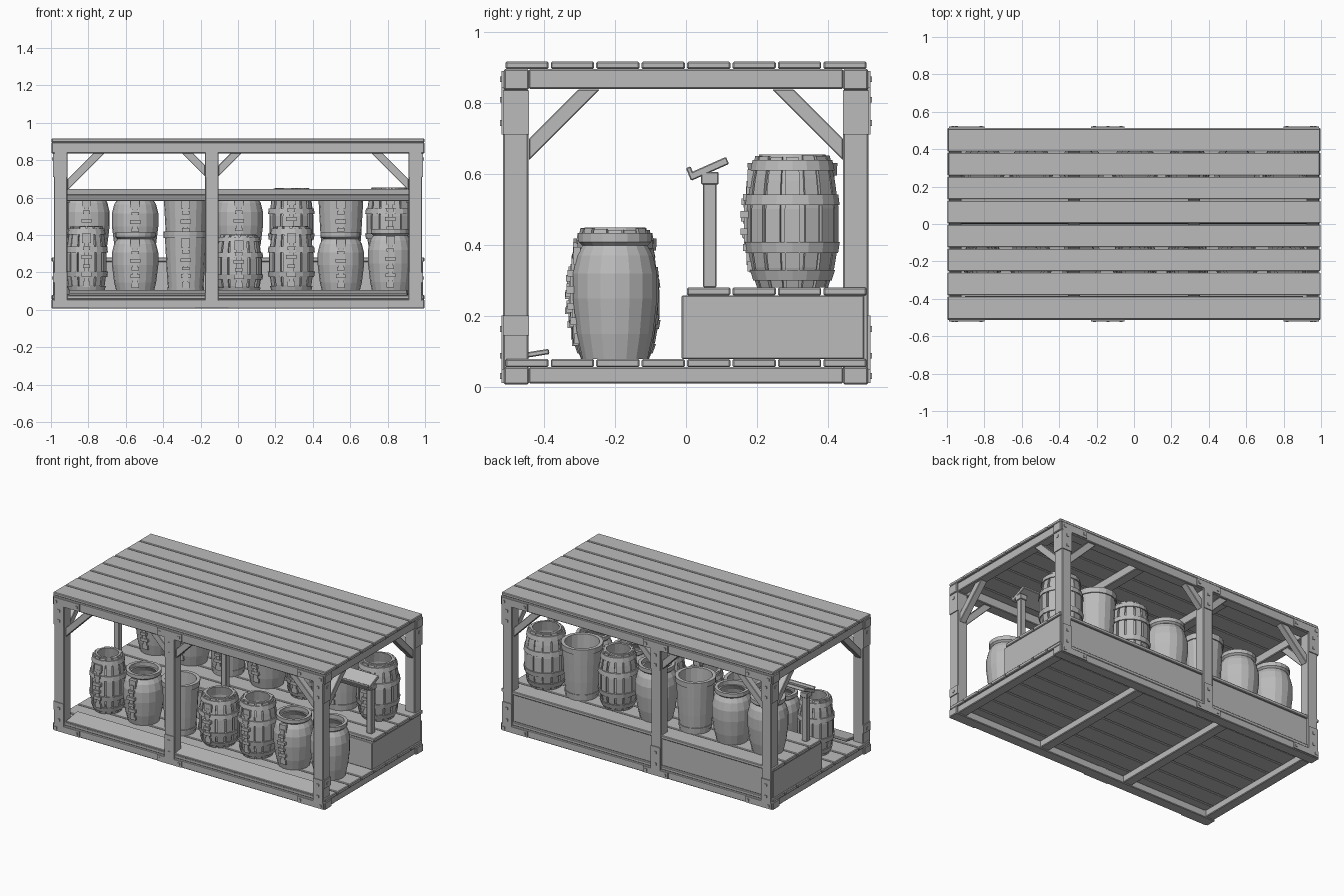
import bpy, bmesh, math, random
from mathutils import Vector, Matrix

if "Cube" in bpy.data.objects:
    bpy.data.objects.remove(bpy.data.objects["Cube"])

random.seed(4)
grey = bpy.data.materials.new("weathered_grey")
grey.diffuse_color = (0.5, 0.5, 0.5, 1)
grey.use_nodes = True
grey.node_tree.nodes["Principled BSDF"].inputs["Base Color"].default_value = grey.diffuse_color


def finish(bm, name, bevel=0.0):
    bmesh.ops.recalc_face_normals(bm, faces=bm.faces)
    me = bpy.data.meshes.new(name)
    bm.to_mesh(me)
    bm.free()
    ob = bpy.data.objects.new(name, me)
    bpy.context.collection.objects.link(ob)
    me.materials.append(grey)
    if bevel:
        m = ob.modifiers.new("edge", 'BEVEL')
        m.width, m.segments = bevel, 1
    return ob


def box(bm, x0, x1, y0, y1, z0, z1, rot=None):
    c = Vector(((x0 + x1) / 2, (y0 + y1) / 2, (z0 + z1) / 2))
    m = Matrix.Translation(c) @ (rot or Matrix()) @ Matrix.Diagonal((x1 - x0, y1 - y0, z1 - z0, 1))
    bmesh.ops.create_cube(bm, size=1, matrix=m)


def prism(bm, pts, d):
    """Extrude a flat outline along d."""
    a = [bm.verts.new(p) for p in pts]
    b = [bm.verts.new(Vector(p) + Vector(d)) for p in pts]
    bm.faces.new(a)
    bm.faces.new(b[::-1])
    for i in range(len(a)):
        j = (i + 1) % len(a)
        bm.faces.new((a[i], b[i], b[j], a[j]))


def lathe(bm, prof, c, n, a0=0.0, a1=None):
    """Revolve a closed (r, z) outline; a partial turn is capped."""
    full = a1 is None
    steps = n if full else n + 1
    span = 2 * math.pi if full else a1 - a0
    rings = []
    for i in range(steps):
        a = a0 + span * i / n
        rings.append([bm.verts.new((c[0] + r * math.cos(a), c[1] + r * math.sin(a), c[2] + z))
                      for r, z in prof])
    k = len(prof)
    for i in range(n):
        A, B = rings[i], rings[(i + 1) % steps]
        for j in range(k):
            bm.faces.new((A[j], B[j], B[(j + 1) % k], A[(j + 1) % k]))
    if not full:
        bm.faces.new(rings[0])
        bm.faces.new(rings[-1][::-1])


POSTS = (-0.948, -0.14, 0.948)
CROSS = (-0.955, -0.32, 0.32, 0.955)

# Roof, floor and platform planks
for name, z0, z1, ks in (("roof_planks", .895, .916, range(8)),
                         ("floor_planks", .055, .078, range(8)),
                         ("platform_planks", .257, .28, range(4, 8))):
    bm = bmesh.new()
    for k in ks:
        y = -.512 + k * .128
        e = .998 - random.uniform(0, .004)
        box(bm, -e, e, y + .003, y + .125, z0, z1)
    finish(bm, name, .004)

# Long beams at top and bottom, cross beams between them
bm = bmesh.new()
for z0, z1 in ((.836, .895), (.006, .055)):
    for s in (-1, 1):
        box(bm, -.997, .997, s * .478 - .035, s * .478 + .035, z0, z1)
    for x in CROSS:
        box(bm, x - .032, x + .032, -.443, .443, z0 + .003, z1)
finish(bm, "frame_beams", .004)

# Posts
bm = bmesh.new()
for x in POSTS:
    for y in (-.48, .478):
        box(bm, x - .036, x + .036, y - .036, y + .036, .012, .838)
finish(bm, "posts", .004)

# Diagonal braces
bm = bmesh.new()
t = .06


def brace_x(x, s, y, r):
    p = [(x, r), (x, r - t), (x + s * r, 0), (x + s * (r - t), 0)]
    prism(bm, [(a, y - .022, .838 - h) for a, h in (p[0], p[1], p[3], p[2])], (0, .044, 0))


for y in (-.478, .478):
    brace_x(-.912, 1, y, .2)
    brace_x(.912, -1, y, .2)
    brace_x(-.104, 1, y, .125)
    brace_x(-.176, -1, y, .125)
for x in (-.95, .95):
    for s in (-1, 1):
        pts = [(x - .022, s * (.443 - a), .838 - h)
               for a, h in ((0, .2), (0, .2 - t), (.2 - t, 0), (.2, 0))]
        prism(bm, pts, (.044, 0, 0))
finish(bm, "braces", .003)

# Platform panels: front, back and both ends
bm = bmesh.new()
box(bm, -.98, .98, -.01, .012, .078, .257)
box(bm, -.98, .98, .478, .5, .078, .257)
for x in (-.978, .978):
    box(bm, x - .012, x + .012, -.012, .502, .078, .257)
finish(bm, "platform_panels", .003)

# Tilted strip along the front edge
bm = bmesh.new()
box(bm, -.905, .905, -.51, -.385, .082, .097, Matrix.Rotation(.16, 4, 'X'))
finish(bm, "front_strip", .003)

# Metal brackets with bolts on the outer faces of the posts
bm = bmesh.new()


def bolt(x, y, z):
    box(bm, x - .008, x + .008, y - .008, y + .008, z - .008, z + .008)


for s in (-1, 1):
    face = s * .516
    for x in POSTS:
        if abs(x) > .5:
            lo, hi = (x - .04, x + .15) if x < 0 else (x - .15, x + .04)
        else:
            lo, hi = x - .09, x + .09
        for z0, z1, v0, v1 in ((.842, .89, .71, .842), (.01, .05, .05, .2)):
            box(bm, lo, hi, face - .004, face + .004, z0, z1)
            box(bm, x - .034, x + .034, face - .004, face + .004, v0, v1)
            for bx in (lo + .02, hi - .02):
                bolt(bx, face, (z0 + z1) / 2)
            for f in (.25, .75):
                bolt(x, face, v0 + f * (v1 - v0))
    for x in (-.986, .986):
        for z0, z1 in ((.71, .835), (.145, .2)):
            if s < 0 or z0 > .5:
                box(bm, x - .004, x + .004, s * .479 - .037, s * .479 + .037, z0, z1)
                bolt(x, s * .479, z1 - .03)
finish(bm, "brackets")

# Sloping display shelf on thin posts
bm = bmesh.new()
tilt = Matrix.Rotation(math.radians(24), 4, 'X')
box(bm, -.95, .95, .005, .122, .603, .625, tilt)
box(bm, -.95, .95, .006, .02, .585, .62, tilt)
finish(bm, "shelf_board", .003)
bm = bmesh.new()
for x in (-.925, -.14, .925):
    box(bm, x - .019, x + .019, .048, .086, .28, .575)
    box(bm, x - .025, x + .025, .042, .092, .57, .605)
finish(bm, "shelf_posts", .003)

# Containers: height fraction and radius profiles
SHAPES = {
    "staved": ((0, .1), (.15, .118), (.35, .13), (.6, .13), (.82, .119), (1, .105)),
    "jar": ((0, .096), (.2, .112), (.48, .124), (.68, .124), (.82, .112), (.92, .092)),
    "tub": ((0, .096), (.35, .106), (.7, .113), (1, .118)),
}


def radius(shape, f):
    for (f0, r0), (f1, r1) in zip(shape, shape[1:]):
        if f <= f1:
            return r0 + (r1 - r0) * (f - f0) / (f1 - f0)
    return shape[-1][1]


def container(kind, x, y, z, h, k, name):
    shape, c = SHAPES[kind], (x, y, z)
    bm = bmesh.new()
    inset = .01 if kind == "staved" else 0
    outer = [(r * k - inset, f * h) for f, r in shape]
    inner = [(r - .014, v) for r, v in outer[::-1] if v > .6 * h]
    low = inner[-1][0]
    lathe(bm, [(.0005, 0)] + outer + inner + [(low, .6 * h), (.0005, .6 * h)], c, 18)

    def hoop(f0, f1, grow):
        a, b = radius(shape, f0) * k, radius(shape, f1) * k
        lathe(bm, [(a + grow, f0 * h), (b + grow, f1 * h), (b - .016, f1 * h), (a - .016, f0 * h)], c, 18)

    if kind == "staved":
        n = 14
        for i in range(n):
            a = 2 * math.pi * i / n
            w = math.pi / n * random.uniform(.7, .92)
            top = 1 - random.uniform(0, .02)
            out = [(r * k, f * h * top) for f, r in shape]
            lathe(bm, out + [(r - .014, v) for r, v in out[::-1]], c, 1, a - w, a + w)
        for f in (.05, .26, .62, .88):
            hoop(f, f + .08, .006)
    elif kind == "jar":
        r = .108 * k
        lathe(bm, [(r - .012, .9 * h), (r, .93 * h), (r, h), (r - .02, h), (r - .02, .9 * h)], c, 18)
    else:
        hoop(.9, 1, .007)
        hoop(.06, .12, .004)

    # Strap with buckle and pegs on the front of the container
    for f, w, t, d in ((.82, .024, .05, .008), (.68, .02, .018, .014), (.55, .028, .02, .016),
                       (.42, .02, .018, .016), (.3, .026, .02, .012), (.16, .02, .03, .008)):
        r = radius(shape, f) * k
        box(bm, x - w, x + w, y - r - d, y - r + .012, z + f * h - t / 2, z + f * h + t / 2)
    for f in (.24, .36, .48, .6, .73):
        r = radius(shape, f) * k
        box(bm, x - .013, x + .013, y - r - .006, y - r + .012, z + (f - .07) * h, z + (f + .07) * h)
    finish(bm, name)


XS = (-.81, -.55, -.28, .005, .285, .55, .815)
FRONT = (("staved", .37, .84), ("jar", .335, 1), ("tub", .34, .95), ("staved", .325, .96),
         ("staved", .37, .93), ("jar", .335, 1), ("jar", .355, .97))
BACK = (("jar", .355, 1), ("jar", .345, 1), ("tub", .35, 1), ("jar", .355, 1.04),
        ("staved", .372, .92), ("tub", .35, 1.03), ("staved", .374, 1))
for i, x in enumerate(XS):
    kind, h, k = FRONT[i]
    container(kind, x, -.2, .078, h, k, "front_%s_%d" % (kind, i + 1))
    kind, h, k = BACK[i]
    container(kind, x, .3, .28, h, k, "back_%s_%d" % (kind, i + 1))
